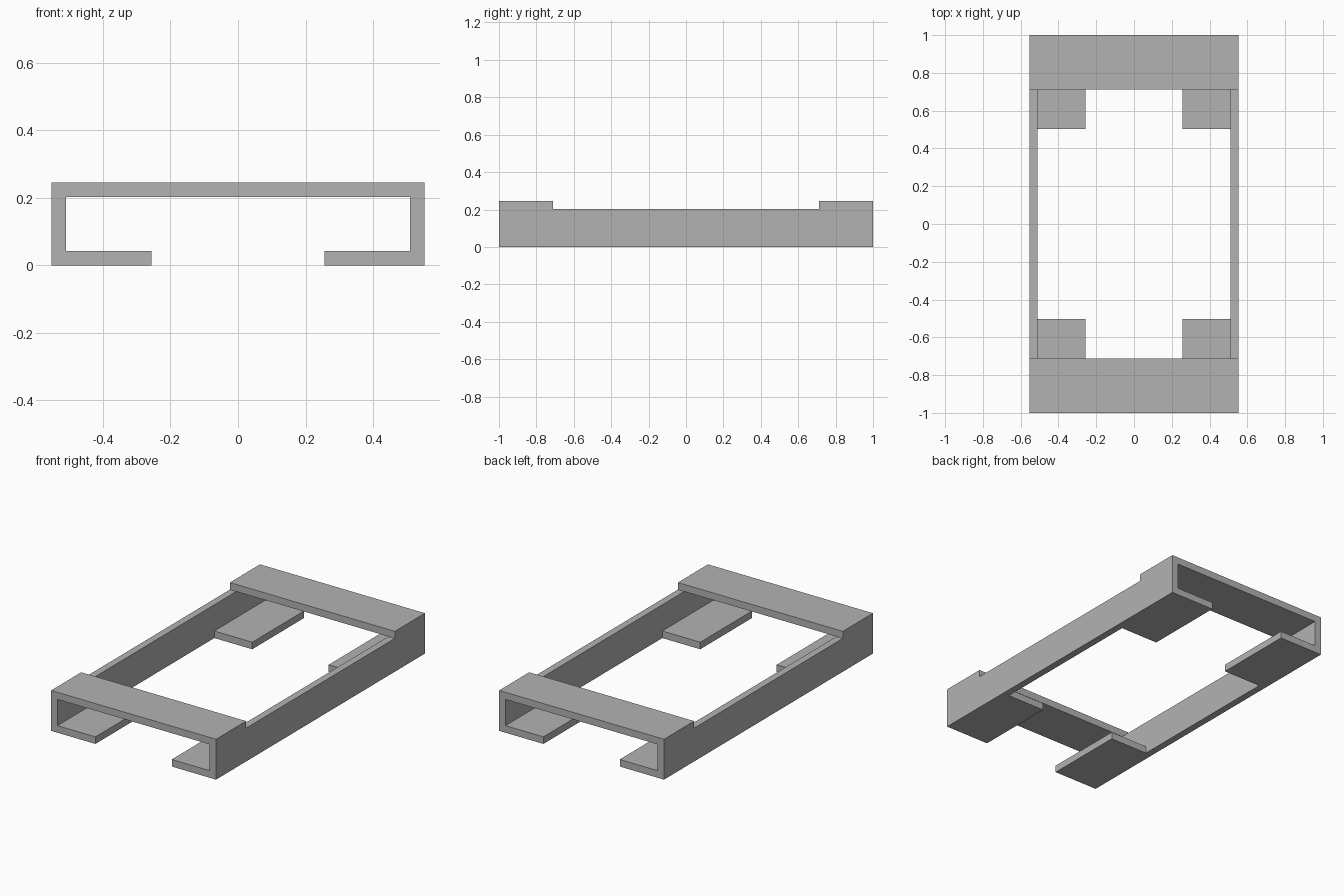
import bpy
import bmesh

if "Cube" in bpy.data.objects:
    bpy.data.objects.remove(bpy.data.objects["Cube"], do_unlink=True)

# Main dimensions
HALF_WIDTH, INNER, FOOT_TIP = 0.553, 0.51, 0.256
TOP, RAIL_TOP, FOOT_TOP = 0.245, 0.202, 0.043
HALF_LENGTH, PLATE_EDGE, FOOT_EDGE = 1.0, 0.712, 0.502

grey = bpy.data.materials.new("plain grey")
grey.use_nodes = True
colour = (0.45, 0.45, 0.45, 1.0)
grey.diffuse_color = colour
grey.node_tree.nodes["Principled BSDF"].inputs["Base Color"].default_value = colour


def extrude_profile(name, profile, half_length):
    """Extrude an x-z outline along y, centred on the origin."""
    bm = bmesh.new()
    face = bm.faces.new([bm.verts.new((x, -half_length, z)) for x, z in profile])
    result = bmesh.ops.extrude_face_region(bm, geom=[face])
    for v in result["geom"]:
        if isinstance(v, bmesh.types.BMVert):
            v.co.y = half_length
    bmesh.ops.recalc_face_normals(bm, faces=bm.faces)
    mesh = bpy.data.meshes.new(name)
    bm.to_mesh(mesh)
    bm.free()
    mesh.materials.append(grey)
    obj = bpy.data.objects.new(name, mesh)
    bpy.context.collection.objects.link(obj)
    return obj


def block_outline(half_x, low, high):
    return [(-half_x, low), (half_x, low), (half_x, high), (-half_x, high)]


# Channel with a closed top, two side walls and inward lips
right_half = [(FOOT_TIP, FOOT_TOP), (FOOT_TIP, 0), (HALF_WIDTH, 0), (HALF_WIDTH, TOP)]
left_half = [(-x, z) for x, z in reversed(right_half)]
inside = [(-INNER, FOOT_TOP), (-INNER, RAIL_TOP), (INNER, RAIL_TOP), (INNER, FOOT_TOP)]
frame = extrude_profile("channel_frame", right_half + left_half + inside, HALF_LENGTH)

# Openings that leave the two end plates and the four corner feet
openings = [
    extrude_profile("top_opening_cutter", block_outline(1, RAIL_TOP, 1), PLATE_EDGE),
    extrude_profile("floor_opening_cutter", block_outline(INNER, -1, 0.1), FOOT_EDGE),
]
for cutter in openings:
    cut = frame.modifiers.new(cutter.name, "BOOLEAN")
    cut.operation = "DIFFERENCE"
    cut.solver = "EXACT"
    cut.object = cutter

# Bake the cuts and remove the cutters
bpy.context.view_layer.update()
evaluated = frame.evaluated_get(bpy.context.evaluated_depsgraph_get())
finished = bpy.data.meshes.new_from_object(evaluated)
frame.modifiers.clear()
frame.data = finished
for cutter in openings:
    bpy.data.objects.remove(cutter, do_unlink=True)
